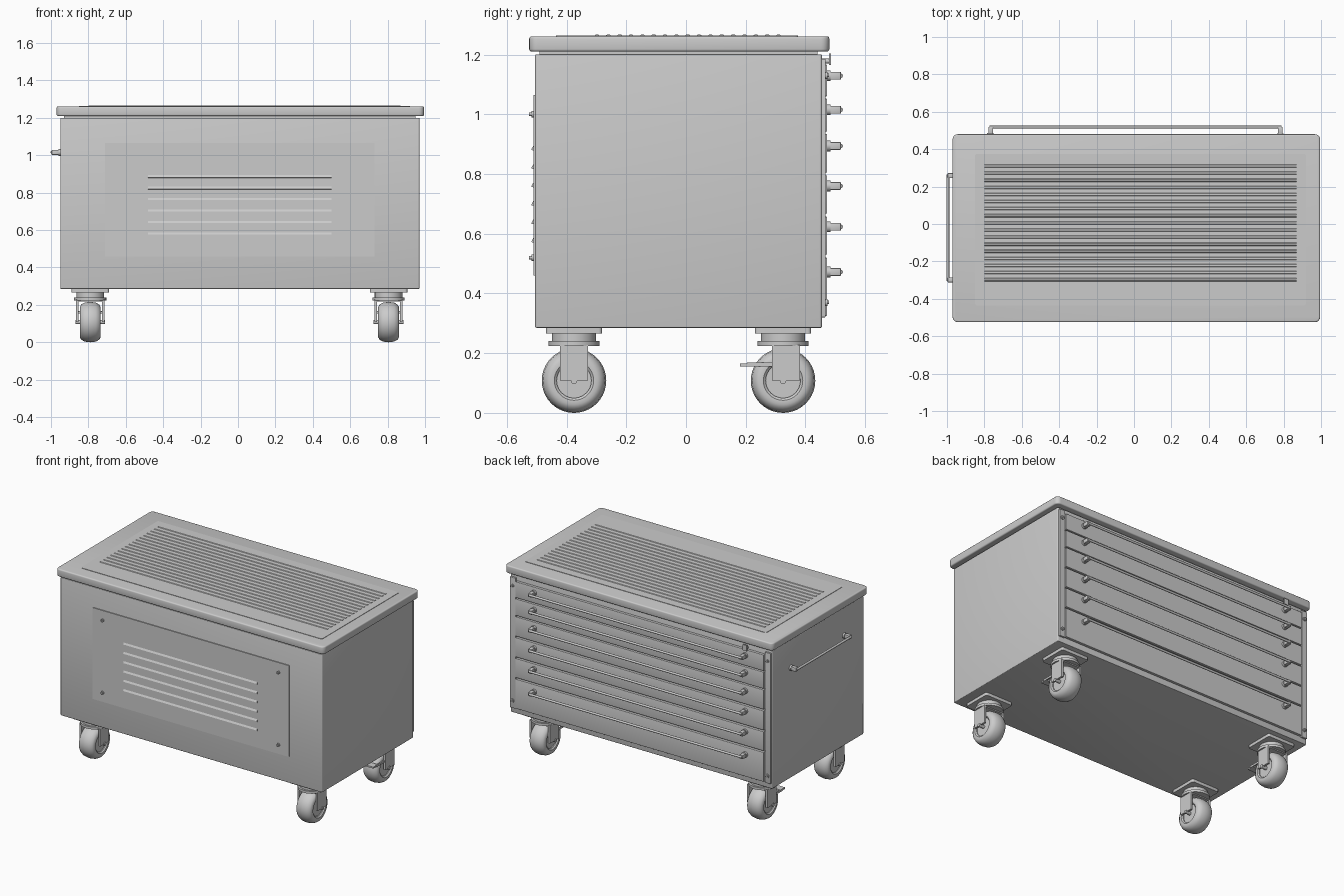
import bpy, bmesh, math
from mathutils import Matrix, Vector

if "Cube" in bpy.data.objects:
    bpy.data.objects.remove(bpy.data.objects["Cube"])


def finish(name, bm, angle=35):
    bmesh.ops.recalc_face_normals(bm, faces=bm.faces)
    me = bpy.data.meshes.new(name)
    bm.to_mesh(me)
    bm.free()
    me.shade_smooth()
    me.set_sharp_from_angle(angle=math.radians(angle))
    ob = bpy.data.objects.new(name, me)
    bpy.context.collection.objects.link(ob)
    return ob


def add_box(bm, x0, x1, y0, y1, z0, z1):
    m = Matrix.Translation(((x0 + x1) / 2, (y0 + y1) / 2, (z0 + z1) / 2))
    m = m @ Matrix.Diagonal((x1 - x0, y1 - y0, z1 - z0, 1))
    return bmesh.ops.create_cube(bm, size=1, matrix=m)['verts']


def add_rod(bm, a, b, r, seg=16):
    a, b = Vector(a), Vector(b)
    d = b - a
    m = Matrix.Translation((a + b) / 2) @ d.to_track_quat('Z', 'Y').to_matrix().to_4x4()
    bmesh.ops.create_cone(bm, cap_ends=True, segments=seg, radius1=r, radius2=r,
                          depth=d.length, matrix=m)


def box(name, *dims, corner=0, edge=0):
    # corner rounds the upright edges, edge softens the remaining outline
    bm = bmesh.new()
    add_box(bm, *dims)
    if corner:
        up = [e for e in bm.edges if abs(e.verts[0].co.z - e.verts[1].co.z) > 1e-4]
        bmesh.ops.bevel(bm, geom=up, offset=corner, segments=5, profile=0.5, affect='EDGES')
    if edge:
        rim = [e for e in bm.edges if abs(e.verts[0].co.z - e.verts[1].co.z) < 1e-4]
        bmesh.ops.bevel(bm, geom=rim, offset=edge, segments=3, profile=0.5, affect='EDGES')
    return finish(name, bm)


def prism(bm, profile, x0, x1):
    # closed (y, z) profile extruded along x
    ends = [[bm.verts.new((x, y, z)) for y, z in profile] for x in (x0, x1)]
    n = len(profile)
    for ring in ends:
        bm.faces.new(ring)
    for i in range(n):
        j = (i + 1) % n
        bm.faces.new((ends[0][i], ends[0][j], ends[1][j], ends[1][i]))


# cabinet, seam below the lid, lid
box('cabinet_body', -0.95, 0.97, -0.505, 0.455, 0.285, 1.20, corner=0.008, edge=0.004)
box('lid_seam', -0.93, 0.95, -0.49, 0.44, 1.195, 1.215)
box('lid', -0.97, 0.995, -0.525, 0.48, 1.21, 1.261, corner=0.028, edge=0.008)

# ribbed mat on the lid
box('lid_mat', -0.85, 0.92, -0.435, 0.375, 1.255, 1.2635, corner=0.012)
bm = bmesh.new()
for i in range(17):
    y = 0.31 - i * 0.038
    prism(bm, [(y - 0.010, 1.262), (y - 0.005, 1.2665), (y + 0.005, 1.2665), (y + 0.010, 1.262)],
          -0.80, 0.87)
finish('mat_ribs', bm, 10)

# front access panel with louvres and screws
box('front_panel', -0.71, 0.73, -0.511, -0.50, 0.46, 1.065)
bm = bmesh.new()
for i in range(6):
    z = 0.90 - i * 0.0617
    prism(bm, [(-0.508, z), (-0.517, z - 0.016), (-0.517, z - 0.020), (-0.508, z - 0.022)],
          -0.48, 0.50)
finish('front_louvres', bm, 10)
bm = bmesh.new()
for x in (-0.635, 0.655):
    for z in (1.0, 0.52):
        add_rod(bm, (x, -0.505, z), (x, -0.518, z), 0.011)
        add_rod(bm, (x, -0.515, z), (x, -0.525, z), 0.006)
finish('panel_screws', bm)

# drawer side: corner posts, screws, drawer fronts
for side, x0 in (('left', -0.945), ('right', 0.925)):
    box(side + '_drawer_post', x0, x0 + 0.04, 0.45, 0.467, 0.32, 1.185, edge=0.002)
    bm = bmesh.new()
    for z in (1.13, 0.37):
        add_rod(bm, (x0 + 0.02, 0.46, z), (x0 + 0.02, 0.473, z), 0.012)
        add_rod(bm, (x0 + 0.02, 0.47, z), (x0 + 0.02, 0.479, z), 0.006)
    finish(side + '_post_screws', bm)
levels = [(1.166, 1.060), (1.052, 0.942), (0.934, 0.805), (0.795, 0.667),
          (0.657, 0.530), (0.520, 0.325)]
for i, (top, bottom) in enumerate(levels):
    box(f'drawer_front_{i + 1}', -0.90, 0.92, 0.45, 0.472, bottom, top, edge=0.002)


def handle(name, half, matrix):
    # local frame: bar along x, standing off along y from the surface at y = 0
    bm = bmesh.new()
    add_rod(bm, (-half, 0.046, 0), (half, 0.046, 0), 0.0075)
    for s in (-1, 1):
        x = s * (half - 0.006)
        v = add_box(bm, x - 0.013, x + 0.013, 0.008, 0.047, -0.013, 0.013)
        edges = list({e for w in v for e in w.link_edges})
        bmesh.ops.bevel(bm, geom=edges, offset=0.003, segments=2, profile=0.5, affect='EDGES')
        add_rod(bm, (x, -0.005, 0), (x, 0.012, 0), 0.018)
    bm.transform(matrix)
    finish(name, bm)


for i, z in enumerate((1.129, 1.015, 0.894, 0.760, 0.623, 0.472)):
    handle(f'drawer_handle_{i + 1}', 0.78, Matrix.Translation((0.008, 0.472, z)))
handle('push_handle', 0.285, Matrix.Translation((-0.949, -0.02, 1.015)) @
       Matrix.Rotation(math.pi / 2, 4, 'Z'))

# small latch above the top drawer
bm = bmesh.new()
add_box(bm, -0.785, -0.755, 0.479, 0.486, 1.165, 1.203)
add_rod(bm, (-0.77, 0.45, 1.178), (-0.77, 0.483, 1.178), 0.008)
finish('lock_latch', bm)


def lathe(bm, profile, centre, seg=40):
    # (x, radius) profile spun around the x axle
    cx, cy, cz = centre
    rings = []
    for k in range(seg):
        a = 2 * math.pi * k / seg
        rings.append([bm.verts.new((cx + x, cy + r * math.cos(a), cz + r * math.sin(a)))
                      for x, r in profile])
    n = len(profile)
    for k in range(seg):
        p, q = rings[k], rings[(k + 1) % seg]
        for i in range(n):
            j = (i + 1) % n
            bm.faces.new((p[i], p[j], q[j], q[i]))


TYRE = [(-0.048, 0.058), (-0.055, 0.066), (-0.056, 0.080), (-0.048, 0.094), (-0.030, 0.104),
        (0, 0.108), (0.030, 0.104), (0.048, 0.094), (0.056, 0.080), (0.055, 0.066),
        (0.048, 0.058)]


def caster(name, x, y, fork_y, brake):
    c = (x, fork_y - (0.01 if brake else 0), 0.108)
    bm = bmesh.new()
    lathe(bm, TYRE, c)
    finish(name + '_tyre', bm)
    bm = bmesh.new()
    add_rod(bm, (x - 0.042, c[1], c[2]), (x + 0.042, c[1], c[2]), 0.059, 32)
    add_rod(bm, (x - 0.080, c[1], c[2]), (x + 0.080, c[1], c[2]), 0.011, 12)
    finish(name + '_hub', bm)
    # mounting plate, swivel and fork
    box(name + '_plate', x - 0.10, x + 0.10, y - 0.094, y + 0.094, 0.265, 0.287, corner=0.012)
    bm = bmesh.new()
    add_rod(bm, (x, y, 0.238), (x, y, 0.268), 0.074, 32)
    add_rod(bm, (x, y, 0.224), (x, y, 0.240), 0.086, 32)
    finish(name + '_swivel', bm)
    bm = bmesh.new()
    add_box(bm, x - 0.075, x + 0.075, fork_y - 0.047, fork_y + 0.047, 0.217, 0.228)
    for s in (-1, 1):
        a, b = sorted((x + s * 0.062, x + s * 0.075))
        add_box(bm, a, b, fork_y - 0.047, fork_y + 0.047, 0.108, 0.228)
    finish(name + '_fork', bm)
    if brake:
        bm = bmesh.new()
        add_box(bm, x - 0.062, x + 0.062, y - 0.145, y - 0.098, 0.155, 0.165)
        for s in (-1, 1):
            a, b = sorted((x + s * 0.058, x + s * 0.066))
            add_box(bm, a, b, y - 0.12, y - 0.03, 0.155, 0.168)
        finish(name + '_brake_pedal', bm)


for side, x in (('left', -0.79), ('right', 0.805)):
    caster(f'front_{side}_caster', x, -0.375, -0.375, False)
    caster(f'back_{side}_caster', x, 0.325, 0.335, True)
